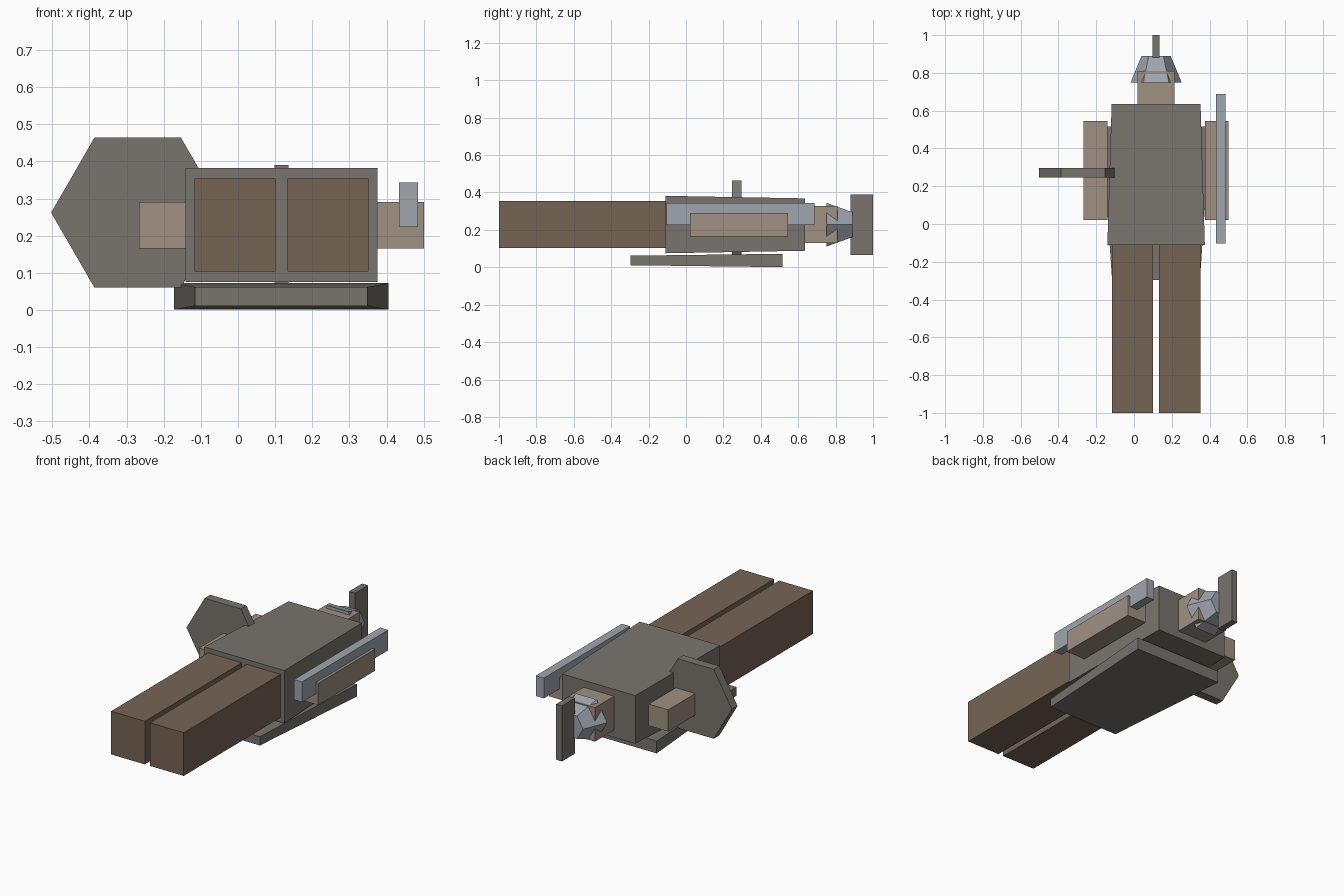
import bpy, bmesh
from math import radians
from mathutils import Matrix, Vector

if "Cube" in bpy.data.objects:
    bpy.data.objects.remove(bpy.data.objects["Cube"])

CX, CZ = 0.117, 0.228   # body axis


def material(name, rgb):
    m = bpy.data.materials.new(name)
    m.diffuse_color = (*rgb, 1)
    m.use_nodes = True
    m.node_tree.nodes["Principled BSDF"].inputs["Base Color"].default_value = m.diffuse_color
    return m


IRON = material("dull_iron", (0.19, 0.175, 0.155))
STEEL = material("steel", (0.35, 0.38, 0.43))
SKIN = material("skin", (0.35, 0.28, 0.22))
CLOTH = material("brown_cloth", (0.18, 0.127, 0.09))


def finish(name, bm, mat):
    bmesh.ops.recalc_face_normals(bm, faces=bm.faces)
    me = bpy.data.meshes.new(name)
    bm.to_mesh(me)
    bm.free()
    me.materials.append(mat)
    ob = bpy.data.objects.new(name, me)
    bpy.context.collection.objects.link(ob)
    return ob


def box(name, x, y, z, mat, taper_x=1, taper_z=1):
    """Box from (min, max) ranges; tapers scale its far (+y) end."""
    bm = bmesh.new()
    bmesh.ops.create_cube(bm, size=1)
    mid = Vector([(a + b) / 2 for a, b in (x, y, z)])
    for v in bm.verts:
        tx, tz = (taper_x, taper_z) if v.co.y > 0 else (1, 1)
        v.co = mid + Vector((v.co.x * (x[1] - x[0]) * tx,
                             v.co.y * (y[1] - y[0]),
                             v.co.z * (z[1] - z[0]) * tz))
    return finish(name, bm, mat)


def hex_prism(name, x, z, y, r_near, r_far, mat):
    """Six-sided prism or frustum along y with corners on the x axis."""
    bm = bmesh.new()
    bmesh.ops.create_cone(bm, cap_ends=True, segments=6, radius1=r_near,
                          radius2=r_far, depth=y[1] - y[0])
    # put a corner on the x axis, then lay the axis along +y
    a = max(bm.verts, key=lambda v: v.co.x).co
    turn = 0 if abs(a.y) < 1e-4 else radians(30)
    mat4 = (Matrix.Translation((x, sum(y) / 2, z))
            @ Matrix.Rotation(radians(-90), 4, 'X')
            @ Matrix.Rotation(turn, 4, 'Z'))
    bmesh.ops.transform(bm, matrix=mat4, verts=bm.verts)
    return finish(name, bm, mat)


# torso, narrowing slightly to the shoulders
box("torso", (CX - 0.258, CX + 0.258), (-0.11, 0.635), (0.075, 0.382), IRON,
    0.912, 0.912)

# legs and arms
for side, s in (("left", -1), ("right", 1)):
    box(side + "_leg", sorted((CX + s * 0.0165, CX + s * 0.234)),
        (-1.0, -0.11), (0.103, 0.354), CLOTH)
    box(side + "_arm", sorted((CX + s * 0.258, CX + s * 0.384)),
        (0.022, 0.545), (0.165, 0.291), SKIN)

# head, helmet and crest
box("head", (CX - 0.098, CX + 0.098), (0.613, 0.81), (0.131, 0.328), SKIN)
hex_prism("helmet", CX, CZ, (0.75, 0.89), 0.135, 0.077, STEEL)
box("helmet_crest", (CX - 0.019, CX + 0.019), (0.88, 1.0), (0.067, 0.39), IRON)

# cape under the back, wider and thicker at the shoulders
box("cape", (-0.116, 0.349), (-0.297, 0.515), (0.011, 0.062), IRON, 1.24, 1.4)

# shield and sword
hex_prism("shield", -0.27, 0.262, (0.245, 0.297), 0.233, 0.233, IRON)
box("sword", (0.433, 0.485), (-0.103, 0.688), (0.225, 0.343), STEEL)
